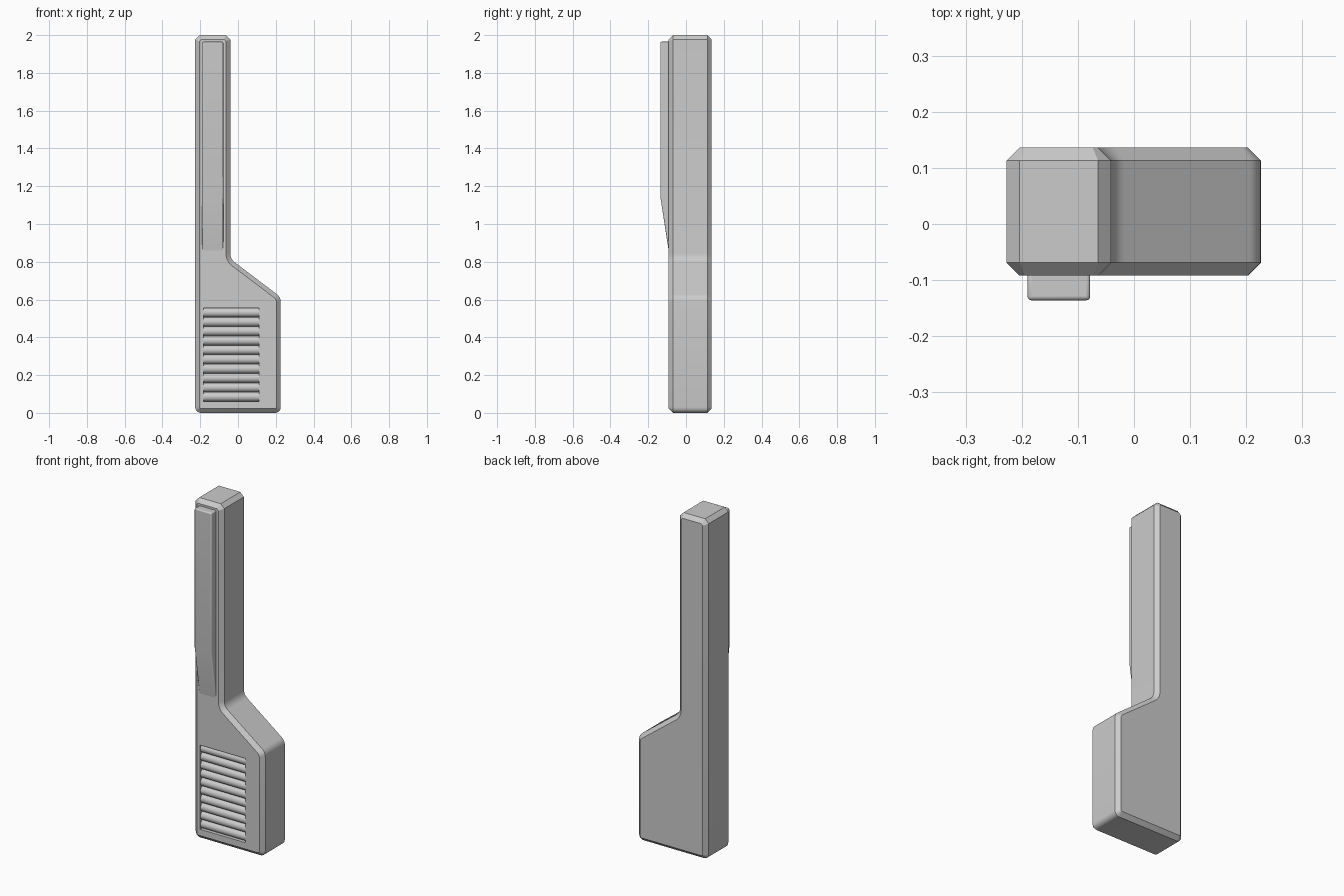
import bpy, bmesh, math
from mathutils import Vector

if "Cube" in bpy.data.objects:
    bpy.data.objects.remove(bpy.data.objects["Cube"])

FRONT, BACK, CHAMFER = -0.092, 0.136, 0.023


def make_object(name, bm):
    bmesh.ops.recalc_face_normals(bm, faces=bm.faces)
    mesh = bpy.data.meshes.new(name)
    bm.to_mesh(mesh)
    bm.free()
    ob = bpy.data.objects.new(name, mesh)
    bpy.context.collection.objects.link(ob)
    return ob


def smooth(ob, angle=30):
    bpy.ops.object.select_all(action='DESELECT')
    ob.select_set(True)
    bpy.context.view_layer.objects.active = ob
    bpy.ops.object.shade_smooth_by_angle(angle=math.radians(angle))


def rounded(corners):
    """Turn (x, z, radius, segments) corners into an outline; 1 segment is a chamfer."""
    out = []
    for i, (x, z, r, n) in enumerate(corners):
        p = Vector((x, z))
        a = (Vector(corners[i - 1][:2]) - p).normalized()
        b = (Vector(corners[(i + 1) % len(corners)][:2]) - p).normalized()
        half = a.angle(b) / 2
        centre = p + (a + b).normalized() * r / math.sin(half)
        start = p + a * r / math.tan(half) - centre
        end = p + b * r / math.tan(half) - centre
        for k in range(n + 1):
            d = start.lerp(end, k / n)
            if n > 1:
                t = k / n
                sweep = start.angle(end)
                d = (start * math.sin((1 - t) * sweep) + end * math.sin(t * sweep)) / math.sin(sweep)
            out.append(centre + d)
    return out


def box(name, x0, x1, y0, y1, z0, z1):
    bm = bmesh.new()
    bmesh.ops.create_cube(bm, size=1)
    for v in bm.verts:
        v.co = ((x0 + x1) / 2 + v.co.x * (x1 - x0),
                (y0 + y1) / 2 + v.co.y * (y1 - y0),
                (z0 + z1) / 2 + v.co.z * (z1 - z0))
    return make_object(name, bm)


# Body: outline extruded front to back, with chamfered rims
outline = rounded([(-0.227, 0, 0.03, 5), (0.226, 0, 0.03, 5), (0.226, 0.613, 0.05, 6),
                   (-0.041, 0.815, 0.06, 6), (-0.041, 2, CHAMFER, 1), (-0.227, 2, CHAMFER, 1)])
# square off the top chamfers to their full width
for p in outline[-4:]:
    p.x = min(max(p.x, -0.227), -0.041)
bm = bmesh.new()
cap = bm.faces.new([bm.verts.new((p.x, FRONT, p.y)) for p in outline])
ext = bmesh.ops.extrude_face_region(bm, geom=[cap], use_keep_orig=True)
bmesh.ops.translate(bm, vec=(0, BACK - FRONT, 0),
                    verts=[g for g in ext['geom'] if isinstance(g, bmesh.types.BMVert)])
bmesh.ops.recalc_face_normals(bm, faces=bm.faces)
rims = [e for e in bm.edges if abs(e.verts[0].co.y - e.verts[1].co.y) < 1e-5]
bmesh.ops.bevel(bm, geom=rims, offset=CHAMFER, segments=1, affect='EDGES', clamp_overlap=False)
body = make_object("body", bm)

# Pocket in the front for the grip ridges
X0, X1, Z0, Z1 = -0.182, 0.112, 0.06, 0.556
cutter = box("pocket_cutter", X0, X1, FRONT - 0.05, FRONT + 0.026, Z0, Z1)
cutter.hide_render = True
cutter.hide_viewport = True
cut = body.modifiers.new("pocket", 'BOOLEAN')
cut.operation = 'DIFFERENCE'
cut.solver = 'EXACT'
cut.object = cutter
smooth(body)

# Grip: ten horizontal rounded ridges, flush with the front
count = 10
pitch = (Z1 - Z0) / count
for i in range(count):
    bpy.ops.mesh.primitive_cylinder_add(
        vertices=24, radius=pitch / 2, depth=X1 - X0,
        location=((X0 + X1) / 2, FRONT + 0.027, Z0 + (i + 0.5) * pitch),
        rotation=(0, math.pi / 2, 0))
    ridge = bpy.context.object
    ridge.name = f"grip_ridge_{i + 1}"
    smooth(ridge)

# Front rail: tapers into the body at its lower end
bm = bmesh.new()
side = [(-0.085, 0.815), (-0.136, 1.145), (-0.136, 1.965), (-0.085, 1.965)]
cap = bm.faces.new([bm.verts.new((-0.19, y, z)) for y, z in side])
ext = bmesh.ops.extrude_face_region(bm, geom=[cap], use_keep_orig=True)
bmesh.ops.translate(bm, vec=(0.112, 0, 0),
                    verts=[g for g in ext['geom'] if isinstance(g, bmesh.types.BMVert)])
rail = make_object("front_rail", bm)
bevel = rail.modifiers.new("soft_edges", 'BEVEL')
bevel.width = 0.007
bevel.segments = 3
bevel.limit_method = 'ANGLE'
bevel.angle_limit = math.radians(30)
smooth(rail)
